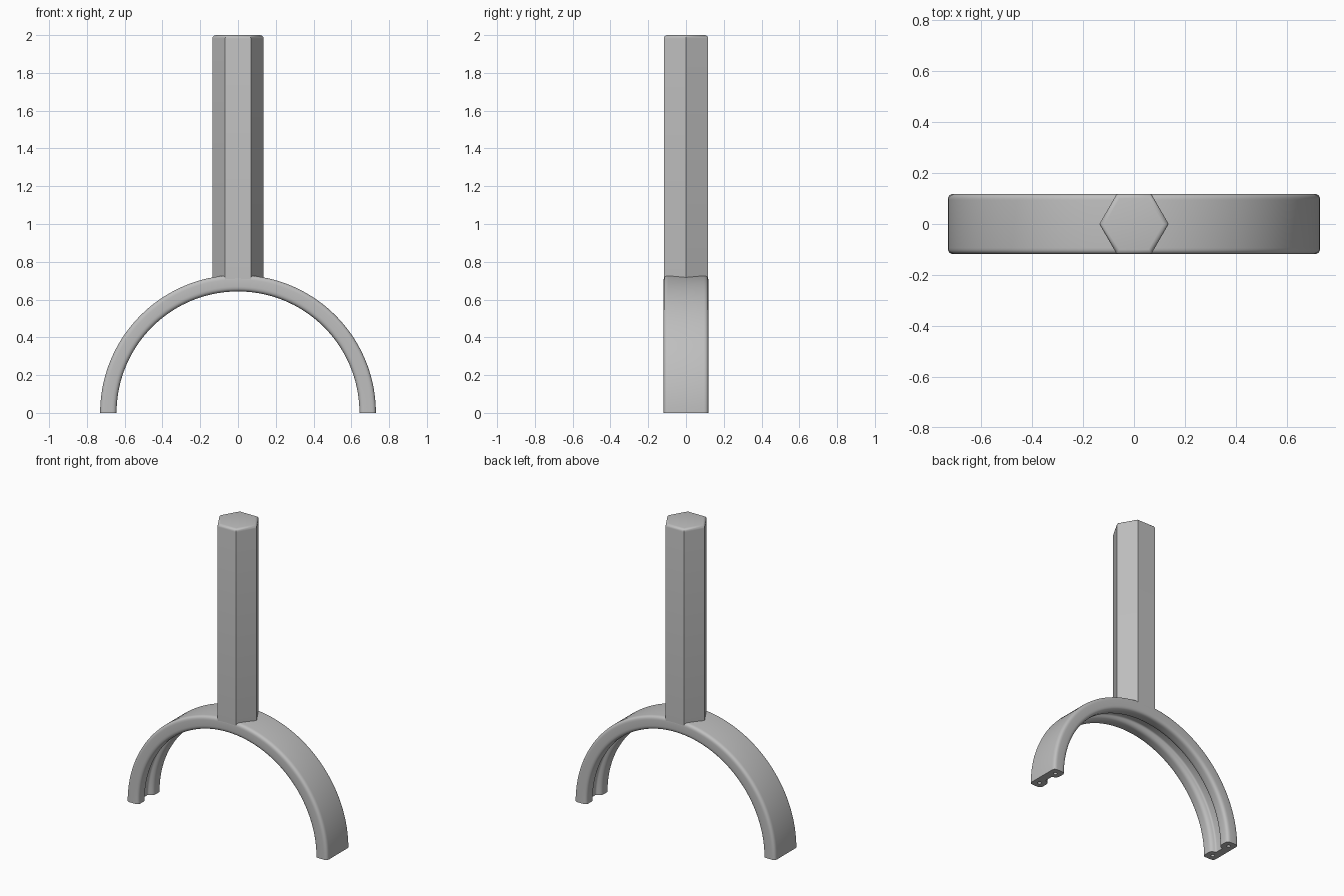
import bpy, bmesh, math
from mathutils import Vector, Matrix

cube = bpy.data.objects.get("Cube")
if cube:
    bpy.data.objects.remove(cube)

grey = bpy.data.materials.new("plain grey")
grey.use_nodes = True
COLOR = (0.52, 0.52, 0.52, 1)
grey.diffuse_color = COLOR
grey.node_tree.nodes["Principled BSDF"].inputs["Base Color"].default_value = COLOR

OUTER, INNER, HALF = 0.73, 0.643, 0.118


def finish(bm, name):
    bmesh.ops.recalc_face_normals(bm, faces=bm.faces[:])
    mesh = bpy.data.meshes.new(name)
    bm.to_mesh(mesh)
    bm.free()
    obj = bpy.data.objects.new(name, mesh)
    bpy.context.collection.objects.link(obj)
    mesh.materials.append(grey)
    return obj


def smooth(obj, angle):
    bpy.ops.object.select_all(action='DESELECT')
    obj.select_set(True)
    bpy.context.view_layer.objects.active = obj
    bpy.ops.object.shade_smooth_by_angle(angle=math.radians(angle))


def rounded(corners, steps=5):
    """Round each (radius, y, cut) corner with a small curve."""
    out = []
    for i, (r, y, cut) in enumerate(corners):
        p = Vector((r, y))
        a = Vector(corners[i - 1][:2]) - p
        b = Vector(corners[(i + 1) % len(corners)][:2]) - p
        a, b = p + a.normalized() * cut, p + b.normalized() * cut
        for k in range(steps + 1):
            t = k / steps
            out.append(a * (1 - t) ** 2 + p * 2 * t * (1 - t) + b * t * t)
    return out


# Arch: grooved cross-section swept through a half circle
half = [(OUTER, HALF, 0.024), (INNER, HALF, 0.026),
        (INNER, 0.042, 0.022), (INNER + 0.034, 0.03, 0.01)]
section = rounded(half + [(r, -y, c) for r, y, c in reversed(half)])
bm = bmesh.new()
foot = bm.faces.new([bm.verts.new((p.x, p.y, 0)) for p in section])
bmesh.ops.spin(bm, geom=[foot] + foot.edges[:] + foot.verts[:], cent=(0, 0, 0),
               axis=(0, -1, 0), angle=math.pi, steps=72)
# Close the starting foot if the sweep consumed it
bmesh.ops.holes_fill(bm, edges=[e for e in bm.edges if e.is_boundary], sides=0)
arch = finish(bm, "arch")

# Small pin holes in the feet, one per lobe
bm = bmesh.new()
for x in (-1, 1):
    for y in (-1, 1):
        bmesh.ops.create_cone(bm, cap_ends=True, segments=16, radius1=0.012, radius2=0.012,
                              depth=0.12, matrix=Matrix.Translation((x * 0.687, y * 0.075, 0)))
cutter = finish(bm, "pin_hole_cutter")
cutter.hide_render = True
cut = arch.modifiers.new("pin holes", 'BOOLEAN')
cut.operation, cut.solver, cut.object = 'DIFFERENCE', 'EXACT', cutter
bpy.context.view_layer.objects.active = arch
bpy.ops.object.modifier_apply(modifier=cut.name)
bpy.data.objects.remove(cutter)
smooth(arch, 35)

# Post: hexagonal bar with a softened top rim
bm = bmesh.new()
BOTTOM, TOP = 0.695, 2.0
radius = (HALF - 0.0005) / math.cos(math.pi / 6)
ring = [bm.verts.new((radius * math.cos(i * math.pi / 3),
                      radius * math.sin(i * math.pi / 3), BOTTOM)) for i in range(6)]
base = bm.faces.new(ring)
up = bmesh.ops.extrude_face_region(bm, geom=[base])["geom"]
bmesh.ops.translate(bm, vec=(0, 0, TOP - BOTTOM),
                    verts=[g for g in up if isinstance(g, bmesh.types.BMVert)])
rim = [e for e in bm.edges if all(v.co.z > TOP - 0.01 for v in e.verts)]
bmesh.ops.bevel(bm, geom=rim, offset=0.018, segments=4, profile=0.5, affect='EDGES')
post = finish(bm, "post")
smooth(post, 35)
